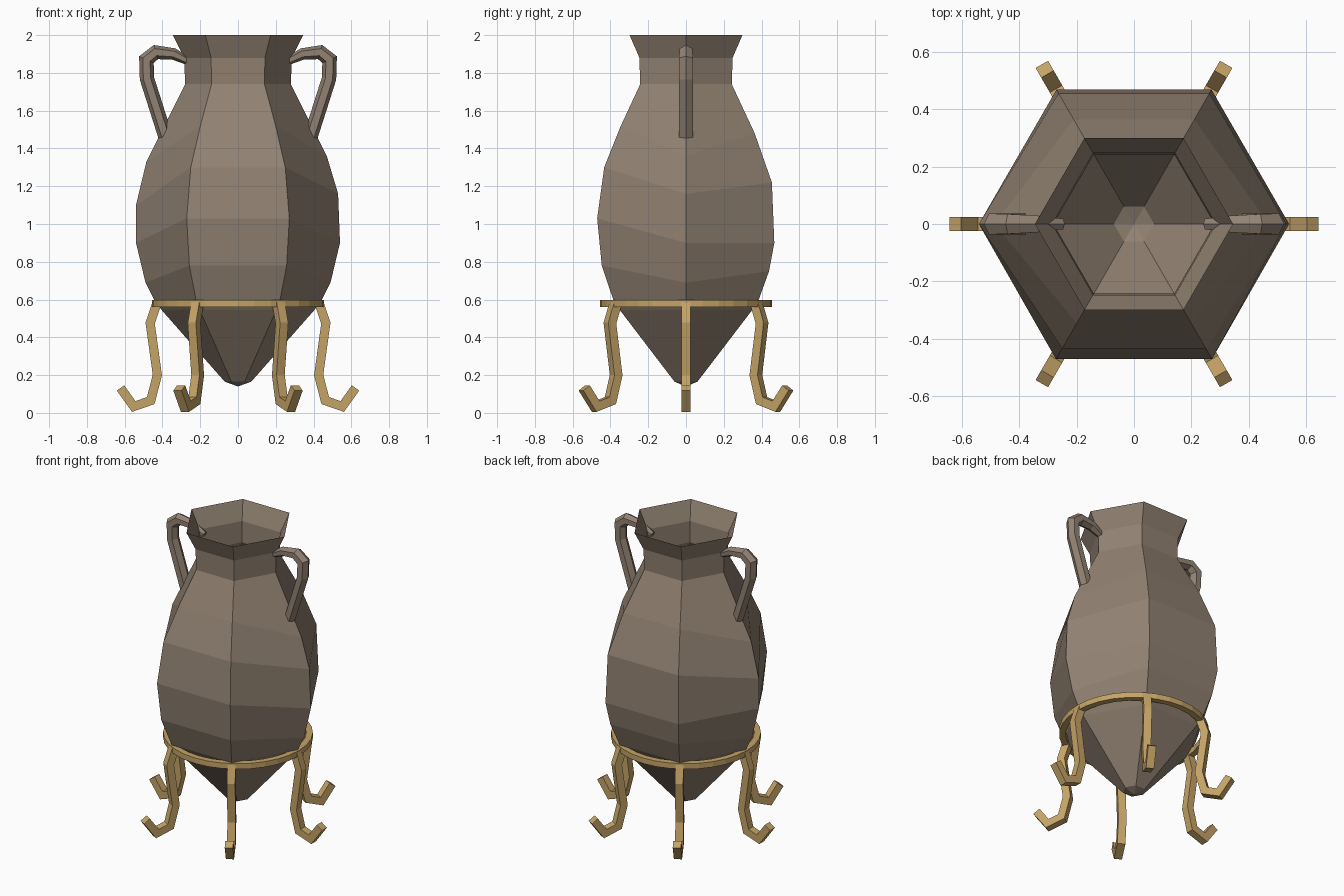
import bpy, bmesh, math
from mathutils import Vector, Matrix

if "Cube" in bpy.data.objects:
    bpy.data.objects.remove(bpy.data.objects["Cube"])


def material(name, rgb):
    m = bpy.data.materials.new(name)
    m.diffuse_color = (*rgb, 1)
    m.use_nodes = True
    m.node_tree.nodes["Principled BSDF"].inputs["Base Color"].default_value = m.diffuse_color
    return m


clay = material("taupe clay", (0.285, 0.222, 0.168))
brass = material("brass", (0.56, 0.37, 0.135))


def finish(name, bm, mat, recalc=True):
    if recalc:
        bmesh.ops.recalc_face_normals(bm, faces=bm.faces)
    me = bpy.data.meshes.new(name)
    bm.to_mesh(me)
    bm.free()
    me.materials.append(mat)
    ob = bpy.data.objects.new(name, me)
    bpy.context.collection.objects.link(ob)
    return ob


def bridge(bm, a, b):
    n = len(a)
    for i in range(n):
        bm.faces.new((a[i], a[(i + 1) % n], b[(i + 1) % n], b[i]))


def sweep(name, path, section, mat, angle, scales=None):
    """Sweep a section (in-plane, sideways) along a radial x-z path with mitred joints."""
    bm = bmesh.new()
    pts = [Vector((r, 0, z)) for r, z in path]
    rings = []
    for i, p in enumerate(pts):
        d1 = (pts[min(i + 1, len(pts) - 1)] - pts[min(i, len(pts) - 2)]).normalized()
        d0 = (pts[max(i, 1)] - pts[max(i - 1, 0)]).normalized()
        t = (d0 + d1).normalized()
        n = Vector((-t.z, 0, t.x)) / max(0.7, t.dot(d1))
        s = scales[i] if scales else 1
        rings.append([bm.verts.new(p + (n * u + Vector((0, v, 0))) * s) for u, v in section])
    for a, b in zip(rings, rings[1:]):
        bridge(bm, a, b)
    bm.faces.new(rings[0])
    bm.faces.new(rings[-1])
    bmesh.ops.transform(bm, matrix=Matrix.Rotation(angle, 4, 'Z'), verts=bm.verts)
    return finish(name, bm, mat)


# Six-sided open vase; the rings tilt a little, radius follows the profile (z, r)
profile = [(.165, .07), (.545, .405), (.6, .445), (.7, .495), (.78, .515), (.9, .54),
           (1.03, .543), (1.1, .54), (1.16, .53), (1.22, .525), (1.3, .5), (1.36, .47),
           (1.48, .42), (1.74, .28), (1.88, .285), (2, .345)]


def radius(z):
    for (z0, r0), (z1, r1) in zip(profile, profile[1:]):
        if z <= z1:
            return r0 + (r1 - r0) * (z - z0) / (z1 - z0)
    return profile[-1][1]


# ring heights at the right, back, left and front corners
levels = [(.165,) * 4, (.545,) * 4, (.6,) * 4, (.69, .75, .69, .78), (.9, .9, .9, 1.03),
          (1.16, 1.22, 1.1, 1.3), (1.36, 1.48, 1.33, 1.52), (1.74,) * 4, (1.88,) * 4, (2.0,) * 4]
bm = bmesh.new()
rings = []
for right, back, left, front in levels:
    ring = []
    for k, z in enumerate((right, back, back, left, front, front)):
        a = math.radians(60 * k)
        ring.append(bm.verts.new((radius(z) * math.cos(a), radius(z) * math.sin(a), z)))
    rings.append(ring)
for a, b in zip(rings, rings[1:]):
    bridge(bm, a, b)
tip = bm.verts.new((0, 0, .14))
for i in range(6):
    bm.faces.new((rings[0][(i + 1) % 6], rings[0][i], tip))
finish("vase_body", bm, clay, recalc=False)

# Two handles from neck to shoulder
handle_path = [(.25, 1.855), (.34, 1.9), (.435, 1.91), (.485, 1.87), (.482, 1.77), (.385, 1.465)]
hexagon = [(.038 * math.cos(math.radians(60 * k)), .042 * math.sin(math.radians(60 * k)))
           for k in range(6)]
for side, ang in (("right", 0), ("left", math.pi)):
    sweep(side + "_handle", handle_path, hexagon, clay, ang, (.5, .8, .95, 1, 1, 1))

# Round support ring with a square section
bm = bmesh.new()
loops = []
for k in range(32):
    a = math.tau * k / 32
    loops.append([bm.verts.new((r * math.cos(a), r * math.sin(a), z))
                  for r, z in ((.415, .56), (.455, .56), (.455, .597), (.415, .597))])
for k in range(32):
    bridge(bm, loops[k], loops[(k + 1) % 32])
finish("stand_ring", bm, brass)

# Six curled legs
leg_path = [(.43, .58), (.465, .475), (.427, .2), (.462, .065), (.552, .034), (.622, .132)]
square = [(-.024, -.025), (.024, -.025), (.024, .025), (-.024, .025)]
for k in range(6):
    sweep(f"stand_leg_{k + 1}", leg_path, square, brass, math.radians(60 * k))
